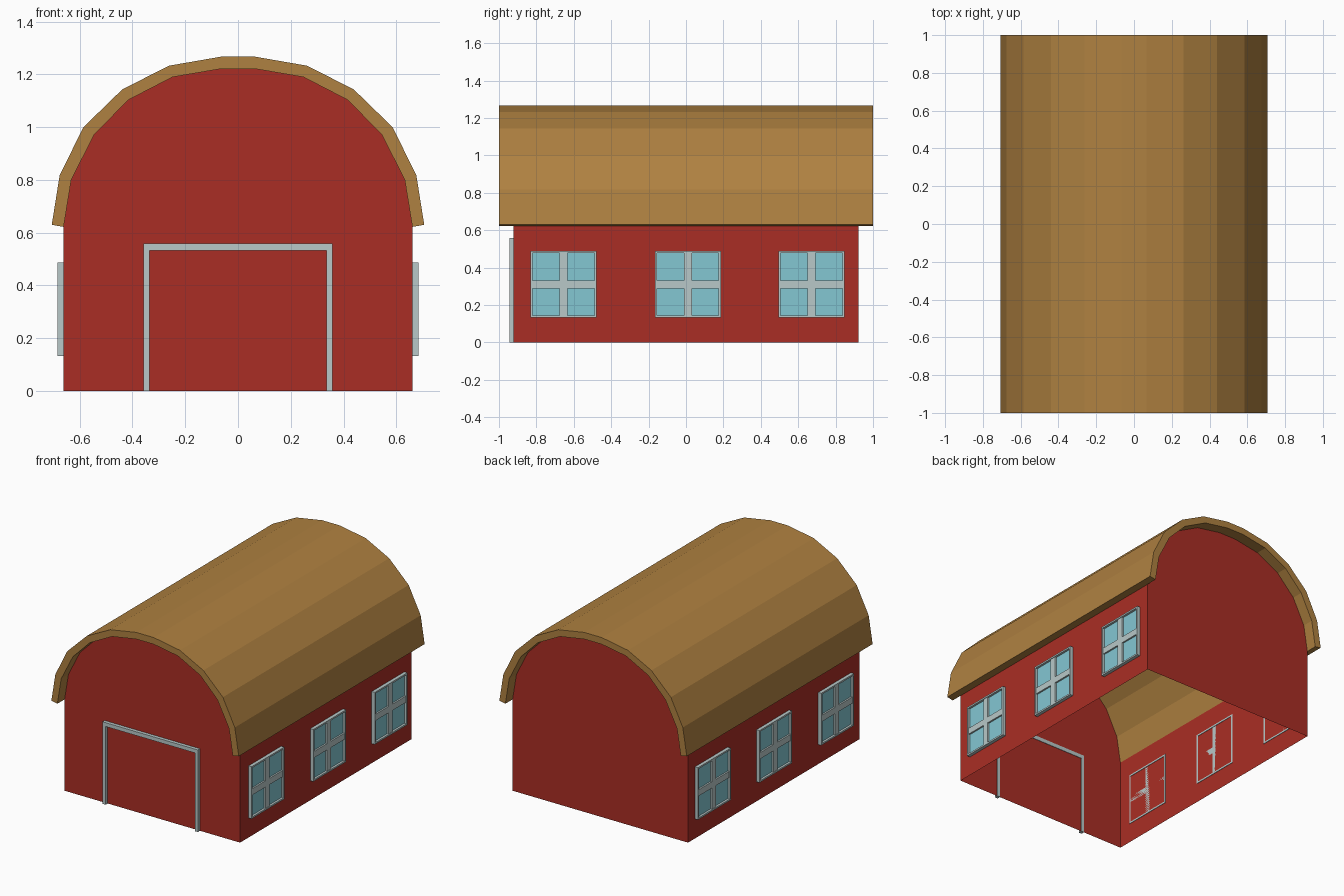
import bpy, bmesh

if "Cube" in bpy.data.objects:
    bpy.data.objects.remove(bpy.data.objects["Cube"])

def material(name, rgb):
    m = bpy.data.materials.new(name)
    m.diffuse_color = (*rgb, 1)
    m.use_nodes = True
    m.node_tree.nodes["Principled BSDF"].inputs["Base Color"].default_value = m.diffuse_color
    return m

RED = material("barn red", (0.40, 0.027, 0.018))
BROWN = material("roof brown", (0.43, 0.22, 0.052))
GREY = material("trim grey", (0.48, 0.58, 0.58))
BLUE = material("glass blue", (0.23, 0.57, 0.65))

# Half profiles of the barrel roof, eave to ridge
OUTER = [(.706, .63), (.676, .818), (.586, 1.0), (.439, 1.143), (.262, 1.233), (.066, 1.267)]
INNER = [(.661, .622), (.632, .80), (.545, .972), (.416, 1.103), (.248, 1.19), (.066, 1.221)]
WALL_X, WALL_Y = .661, .922

def arch(half):
    return half + [(-x, z) for x, z in reversed(half)]

def finish(name, bm, mat):
    bmesh.ops.recalc_face_normals(bm, faces=bm.faces)
    me = bpy.data.meshes.new(name)
    bm.to_mesh(me)
    bm.free()
    me.materials.append(mat)
    ob = bpy.data.objects.new(name, me)
    bpy.context.collection.objects.link(ob)
    return ob

def add_box(bm, lo, hi):
    verts = bmesh.ops.create_cube(bm, size=1)["verts"]
    for v in verts:
        for i in range(3):
            v.co[i] = lo[i] if v.co[i] < 0 else hi[i]

# Walls: thin shell with two gables, open underneath and under the roof
bm = bmesh.new()
section = [(WALL_X, 0)] + arch(INNER) + [(-WALL_X, 0)]
front, back = [[bm.verts.new((x, y, z)) for x, z in section] for y in (-WALL_Y, WALL_Y)]
bm.faces.new(front)
bm.faces.new(back[::-1])
for i in (0, len(section) - 2):
    bm.faces.new((front[i], back[i], back[i + 1], front[i + 1]))
finish("barn_walls", bm, RED)

# Roof: thick arched shell with overhanging ends
bm = bmesh.new()
rings = [[[bm.verts.new((x, y, z)) for x, z in arch(p)] for p in (OUTER, INNER)] for y in (-1, 1)]
(fo, fi), (bo, bi) = rings
n = len(fo)
for i in range(n - 1):
    for a, b in ((fo, bo), (fi, bi), (fo, fi), (bo, bi)):
        bm.faces.new((a[i], a[i + 1], b[i + 1], b[i]))
for i in (0, n - 1):
    bm.faces.new((fo[i], bo[i], bi[i], fi[i]))
finish("barrel_roof", bm, BROWN)

# Door surround on the front wall
bm = bmesh.new()
y0, y1 = -.945, -WALL_Y + .003
for s in (-1, 1):
    x0, x1 = sorted((s * .336, s * .359))
    add_box(bm, (x0, y0, 0), (x1, y1, .533))
add_box(bm, (-.359, y0, .533), (.359, y1, .559))
finish("door_surround", bm, GREY)

# Windows: raised rim, crossed bars and recessed glass, three on each side
Z0, Z1, HALF, RIM, BAR = .133, .488, .176, .011, .0215
zc = (Z0 + Z1) / 2
for side, s in (("right", 1), ("left", -1)):
    for k, yc in enumerate((-.655, .01, .671), 1):
        def slab(bm, d0, d1, ya, yb, za, zb):
            x0, x1 = sorted((s * d0, s * d1))
            add_box(bm, (x0, yc + ya, za), (x1, yc + yb, zb))
        bm = bmesh.new()
        inn, out = WALL_X - .003, .684
        for t in (-1, 1):
            ya, yb = sorted((t * HALF, t * (HALF - RIM)))
            slab(bm, inn, out, ya, yb, Z0, Z1)
        for za, zb in ((Z0, Z0 + RIM), (Z1 - RIM, Z1)):
            slab(bm, inn, out, -HALF + RIM, HALF - RIM, za, zb)
        slab(bm, WALL_X, .680, -BAR, BAR, Z0 + RIM, Z1 - RIM)
        for ya, yb in ((-HALF + RIM, -BAR), (BAR, HALF - RIM)):
            slab(bm, WALL_X, .680, ya, yb, zc - BAR, zc + BAR)
        finish(f"window_frame_{side}_{k}", bm, GREY)
        bm = bmesh.new()
        slab(bm, WALL_X + .001, .669, -HALF + RIM, HALF - RIM, Z0 + RIM, Z1 - RIM)
        finish(f"window_glass_{side}_{k}", bm, BLUE)
